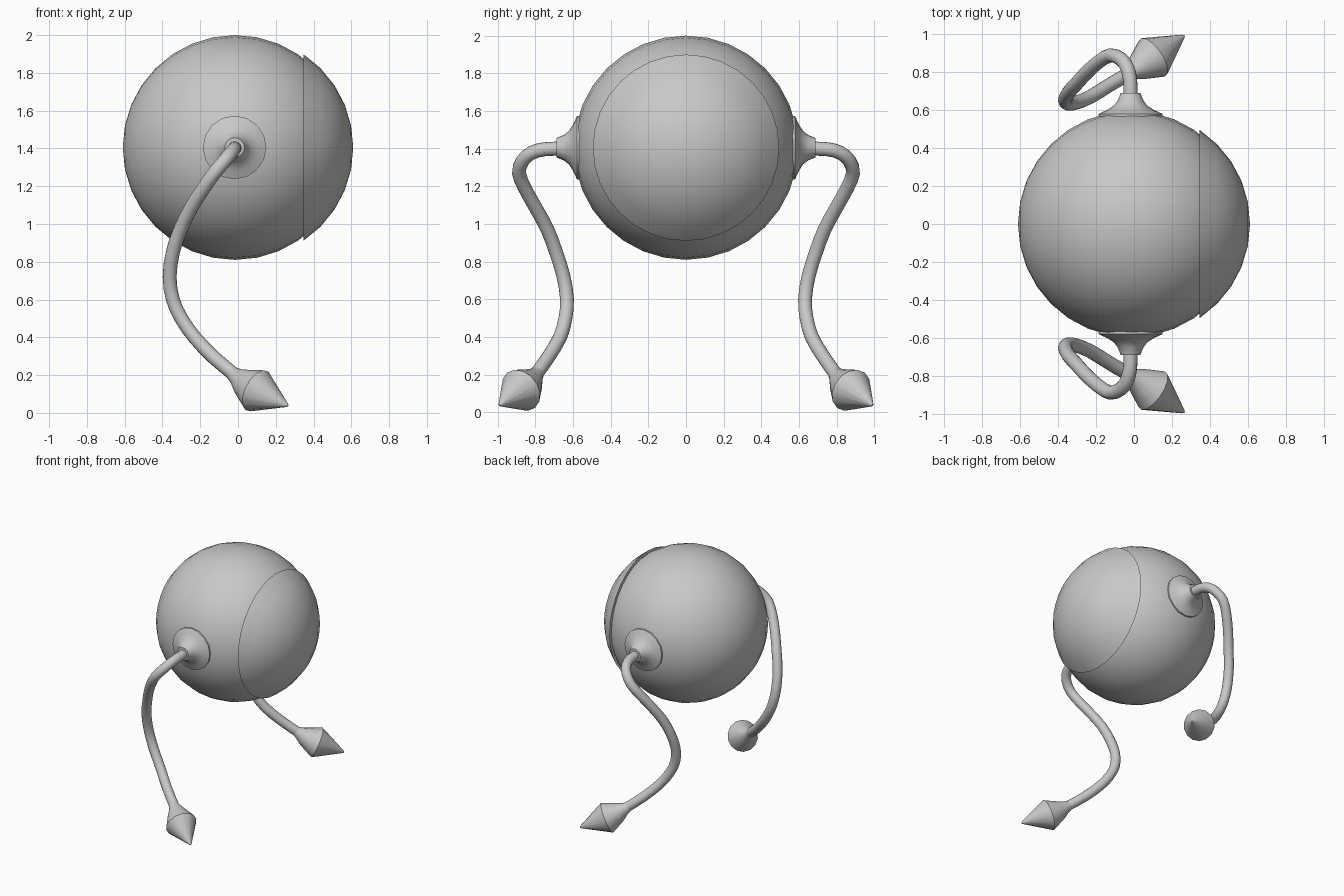
import bpy, bmesh, math
from mathutils import Vector, Matrix

if "Cube" in bpy.data.objects:
    bpy.data.objects.remove(bpy.data.objects["Cube"])

grey = bpy.data.materials.new("plain grey")
grey.diffuse_color = (0.58, 0.58, 0.58, 1)
grey.use_nodes = True
grey.node_tree.nodes["Principled BSDF"].inputs["Base Color"].default_value = grey.diffuse_color
C = Vector((-0.015, 0, 1.405))   # ball centre
R = 0.595


def finish(name, bm, mirror=False):
    bmesh.ops.recalc_face_normals(bm, faces=bm.faces)
    me = bpy.data.meshes.new(name)
    bm.to_mesh(me)
    bm.free()
    me.materials.append(grey)
    ob = bpy.data.objects.new(name, me)
    bpy.context.collection.objects.link(ob)
    bpy.ops.object.select_all(action='DESELECT')
    ob.select_set(True)
    bpy.context.view_layer.objects.active = ob
    bpy.ops.object.shade_smooth_by_angle(angle=math.radians(30))
    if mirror:
        m = ob.modifiers.new("mirror", 'MIRROR')
        m.use_axis = (False, True, False)
    return ob


def sweep(bm, pts, radii, sides):
    """Skin of round sections along a path, closed at both ends."""
    rings, old, u = [], None, None
    for i, p in enumerate(pts):
        t = (pts[min(i + 1, len(pts) - 1)] - pts[max(i - 1, 0)]).normalized()
        if old is None:
            u = t.orthogonal().normalized()
        else:
            u = old.rotation_difference(t) @ u
        old, v = t, t.cross(u)
        rings.append([bm.verts.new(p + radii[i] * (math.cos(a) * u + math.sin(a) * v))
                      for a in (2 * math.pi * k / sides for k in range(sides))])
    for a, b in zip(rings, rings[1:]):
        for k in range(sides):
            n = (k + 1) % sides
            bm.faces.new((a[k], a[n], b[n], b[k]))
    bm.faces.new(rings[0])
    bm.faces.new(rings[-1])


def ball(shift):
    bm = bmesh.new()
    mat = Matrix.Translation(C + Vector((shift, 0, 0))) @ Matrix.Rotation(math.pi / 2, 4, 'Y')
    bmesh.ops.create_uvsphere(bm, u_segments=32, v_segments=16, radius=R, matrix=mat)
    return bm


# Ball body, poles along x
finish("body", ball(0))

# Face cap: the front five rings, pushed forward a little
bm = ball(0.03)
rim_x = C.x + 0.03 + R * math.cos(math.radians(56.25))
bmesh.ops.delete(bm, geom=[v for v in bm.verts if v.co.x < rim_x - 0.01], context='VERTS')
rim = [e for e in bm.edges if e.is_boundary]
bmesh.ops.holes_fill(bm, edges=rim, sides=0)
finish("face_cap", bm)

# Leg sockets
bm = bmesh.new()
profile = [(0.55, 0.168), (0.579, 0.168), (0.60, 0.122), (0.622, 0.088), (0.65, 0.067), (0.688, 0.052)]
sweep(bm, [Vector((-0.018, y, 1.405)) for y, r in profile], [r for y, r in profile], 16)
finish("leg_sockets", bm, True)

# Curved legs
path = [Vector(p) for p in (
    (-.018, .66, 1.40), (-.02, .75, 1.397), (-.035, .82, 1.378), (-.07, .868, 1.335),
    (-.125, .887, 1.27), (-.185, .853, 1.185), (-.245, .80, 1.09), (-.305, .735, .97),
    (-.345, .69, .85), (-.362, .65, .72), (-.345, .632, .60), (-.30, .64, .50),
    (-.23, .668, .40), (-.13, .73, .295), (-.02, .795, .203))]
pts = []
for i in range(len(path) - 1):
    p0, p1, p2 = path[max(i - 1, 0)], path[i], path[i + 1]
    p3 = path[min(i + 2, len(path) - 1)]
    for t in (0, 0.5):
        pts.append(0.5 * (2 * p1 + (p2 - p0) * t + (2 * p0 - 5 * p1 + 4 * p2 - p3) * t * t
                          + (3 * p1 - p0 - 3 * p2 + p3) * t ** 3))
pts.append(path[-1])
bm = bmesh.new()
sweep(bm, pts, [0.037] * len(pts), 16)
finish("legs", bm, True)

# Pointed feet
bm = bmesh.new()
foot = [Vector(p) for p in ((-.035, .787, .213), (-.012, .80, .196), (.03, .828, .163),
                            (.10, .876, .117), (.257, .985, .042), (.264, .990, .038))]
sweep(bm, foot, [0.036, 0.044, 0.075, 0.119, 0.012, 0.005], 14)
finish("feet", bm, True)
